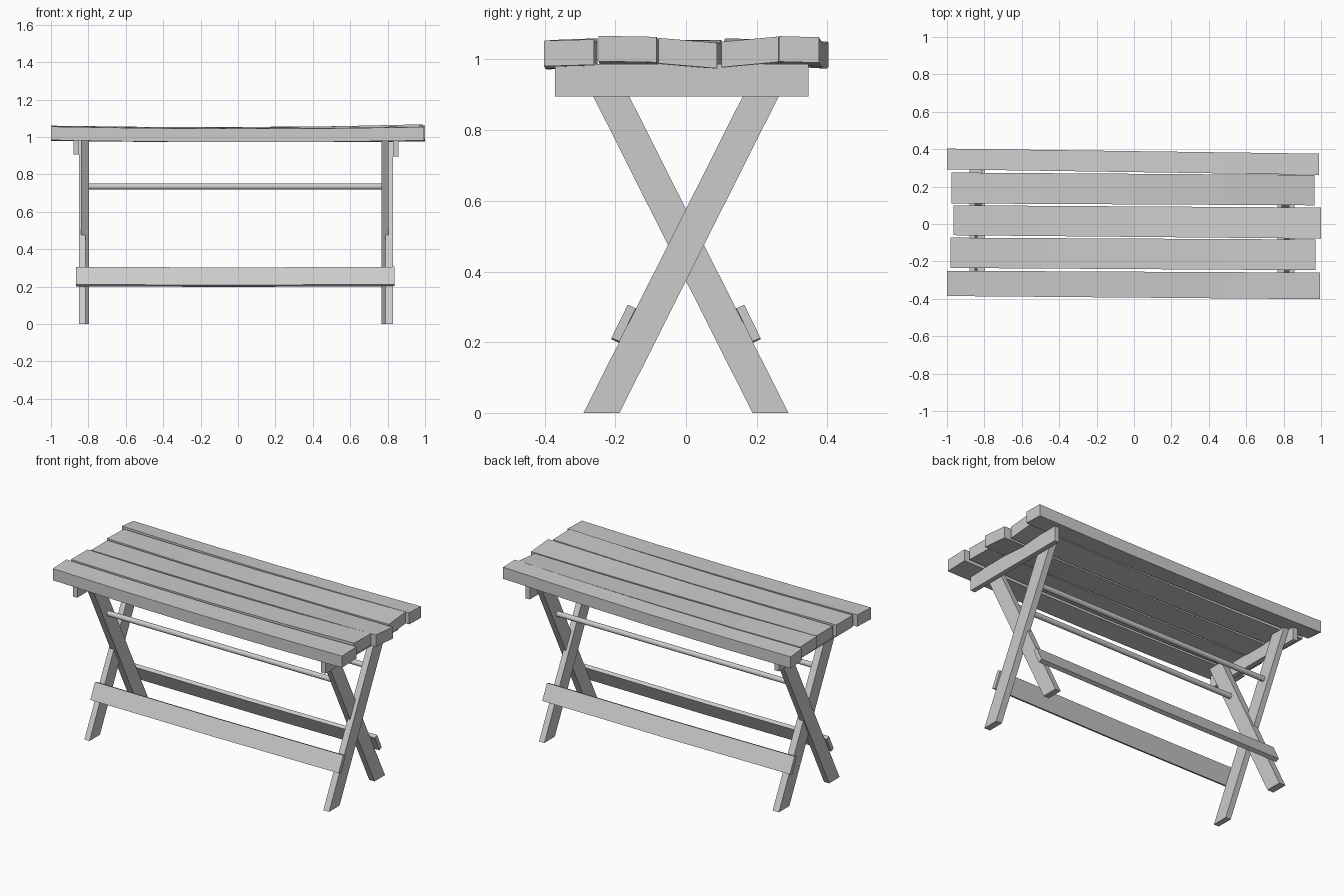
import bpy
from mathutils import Vector

if "Cube" in bpy.data.objects:
    bpy.data.objects.remove(bpy.data.objects["Cube"])


def loft(name, rings):
    """Solid through a row of equal-sized cross-sections."""
    n = len(rings[0])
    verts = [v for r in rings for v in r]
    faces = [tuple(range(n))[::-1],
             tuple(range(len(verts) - n, len(verts)))]
    for k in range(len(rings) - 1):
        a, b = k * n, (k + 1) * n
        for i in range(n):
            j = (i + 1) % n
            faces.append((a + i, a + j, b + j, b + i))
    me = bpy.data.meshes.new(name)
    me.from_pydata(verts, [], faces)
    me.update()
    ob = bpy.data.objects.new(name, me)
    bpy.context.collection.objects.link(ob)
    return ob


def extrude_x(name, profile, x0, x1):
    """Push a (y, z) outline along x."""
    return loft(name, [[(x, y, z) for y, z in profile] for x in (x0, x1)])


# Table slats: x, y range and top heights at each end, sagging in the middle
# (x0, x1, left (ya, yb, za, zb), right (ya, yb, za, zb), sag)
slats = [
    (-1.00, 0.995, (-0.385, -0.25, 1.055, 1.06), (-0.402, -0.26, 1.053, 1.057), 0.010),
    (-0.98, 0.97, (-0.235, -0.073, 1.06, 1.06), (-0.247, -0.083, 1.067, 1.064), 0.012),
    (-0.965, 1.0, (-0.06, 0.10, 1.055, 1.055), (-0.078, 0.088, 1.061, 1.047), 0.006),
    (-0.975, 0.965, (0.11, 0.275, 1.06, 1.055), (0.10, 0.262, 1.050, 1.065), 0.010),
    (-1.00, 0.99, (0.292, 0.403, 1.06, 1.05), (0.263, 0.376, 1.066, 1.063), 0.010),
]
THICK = 0.072
for k, (x0, x1, left, right, sag) in enumerate(slats):
    rings = []
    for t in (0, 0.25, 0.5, 0.75, 1):
        ya, yb, za, zb = [l + (r - l) * t for l, r in zip(left, right)]
        d = sag * 4 * t * (1 - t)
        x = x0 + (x1 - x0) * t
        rings.append([(x, ya, za - d - THICK), (x, yb, zb - d - THICK),
                      (x, yb, zb - d), (x, ya, za - d)])
    loft(f"table_slat_{k + 1}", rings)

# Crossed legs, one pair at each end
SLOPE, TOP = 0.503, 0.985
rise = SLOPE * TOP
lean_back = [(-0.29, 0), (-0.188, 0), (-0.188 + rise, TOP), (-0.29 + rise, TOP)]
lean_front = [(-y, z) for y, z in reversed(lean_back)]
for side, back_x, front_x in (("left", (-0.85, -0.815), (-0.84, -0.797)),
                              ("right", (0.788, 0.828), (0.768, 0.805))):
    extrude_x(f"{side}_leg_leaning_back", lean_back, *back_x)
    extrude_x(f"{side}_leg_leaning_front", lean_front, *front_x)

# Cleats under the top, outside the legs
for side, x0, x1, y0, y1, z0 in (("left", -0.879, -0.85, -0.36, 0.345, 0.905),
                                 ("right", 0.828, 0.858, -0.37, 0.347, 0.895)):
    extrude_x(f"{side}_cleat", [(y0, z0), (y1, z0), (y1, 0.987), (y0, 0.987)], x0, x1)

# Foot boards lying on the outer edges of the legs, slightly warped
for name, s, x0, x1 in (("front_foot_board", 1, -0.865, 0.838),
                        ("back_foot_board", -1, -0.86, 0.838)):
    board = [(-0.188, 0.202), (-0.142, 0.296), (-0.165, 0.306), (-0.211, 0.212)]
    rings = []
    for t, dz in ((0, -0.001), (0.5, -0.004), (1, 0)):
        x = x0 + (x1 - x0) * t
        rings.append([(x, s * y, z + dz) for y, z in board])
    loft(name, rings if s < 0 else [r[::-1] for r in rings])

# Round rods joining the upper legs
for name, s in (("front_rod", -1), ("back_rod", 1)):
    bpy.ops.mesh.primitive_cylinder_add(vertices=16, radius=0.016, depth=1.61,
                                        location=(-0.013, s * 0.131, 0.735),
                                        rotation=(0, 1.5707963, 0))
    rod = bpy.context.object
    rod.name = name
    bpy.ops.object.shade_smooth_by_angle()

# Consistent outward normals
import bmesh
for ob in bpy.data.objects:
    bm = bmesh.new()
    bm.from_mesh(ob.data)
    bmesh.ops.recalc_face_normals(bm, faces=bm.faces)
    bm.to_mesh(ob.data)
    bm.free()
